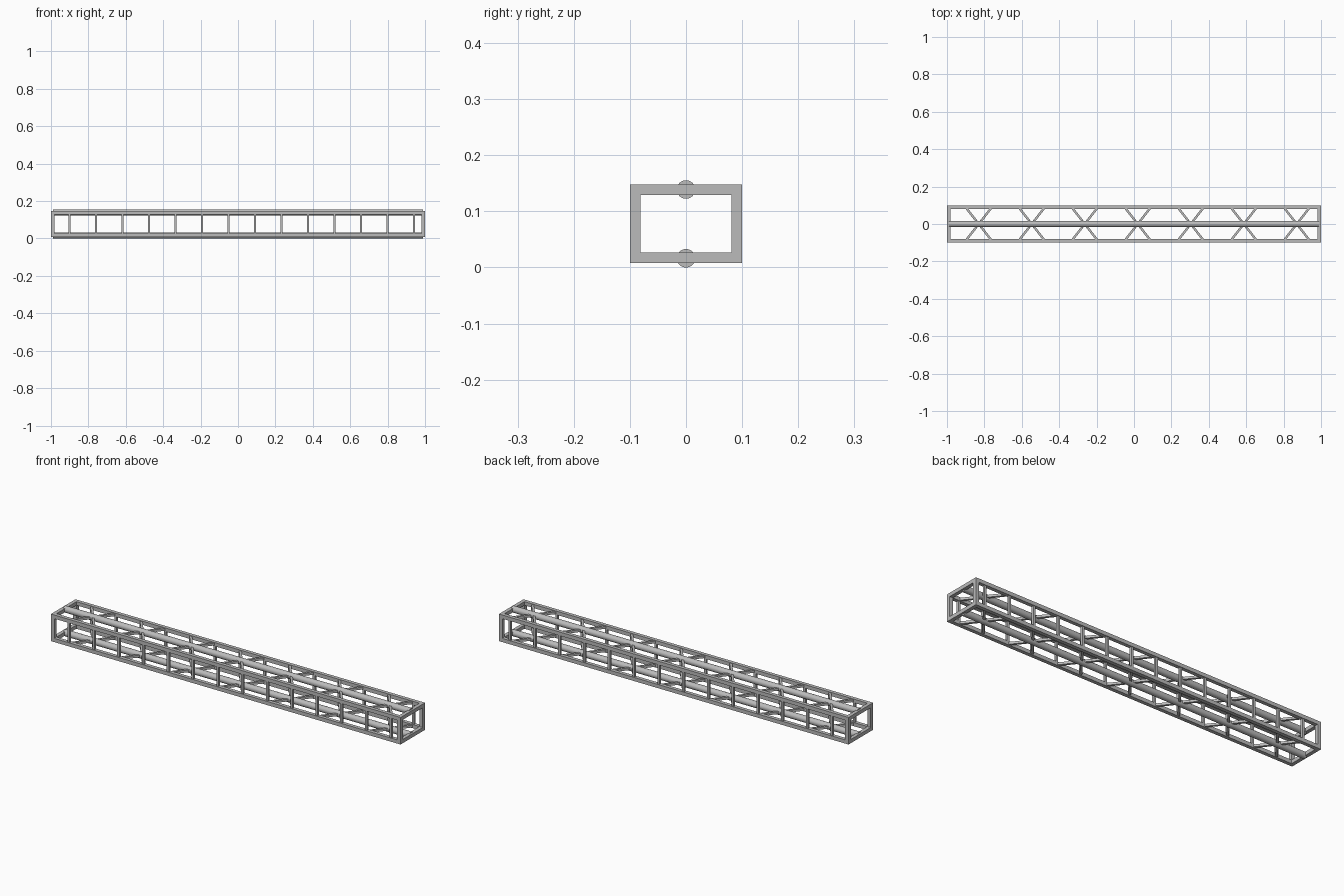
import bpy
from math import pi
from mathutils import Vector

cube = bpy.data.objects.get("Cube")
if cube:
    bpy.data.objects.remove(cube, do_unlink=True)

# Material
steel = bpy.data.materials.new("grey_steel")
steel.use_nodes = True
GREY = (0.5, 0.5, 0.5, 1)
steel.diffuse_color = GREY
steel.node_tree.nodes["Principled BSDF"].inputs["Base Color"].default_value = GREY

# Main dimensions
HALF_L = 1.0
RAIL = 0.019                  # square section of the rails and end frames
STRUT = 0.012                 # square section of the posts and braces
SIDE_Y = 0.1 - RAIL / 2       # rail centre lines
LOW_Z, HIGH_Z = 0.0175, 0.1385
TUBE_R = 0.0165
POST_START, POST_STEP, POSTS = -0.901, 0.1417, 14


def bar(name, start, end, size):
    """Square bar between two points."""
    start, end = Vector(start), Vector(end)
    span = end - start
    bpy.ops.mesh.primitive_cube_add(size=1, location=(start + end) / 2)
    obj = bpy.context.object
    obj.name = name
    obj.rotation_mode = 'QUATERNION'
    if abs(span.z) > 1e-6:
        obj.scale = (size, size, span.length)
    else:
        obj.rotation_quaternion = Vector((1, 0, 0)).rotation_difference(span)
        obj.scale = (span.length, size, size)
    obj.data.materials.append(steel)
    return obj


levels = {"lower": LOW_Z, "upper": HIGH_Z}
sides = {"front": -SIDE_Y, "back": SIDE_Y}
ends = {"right": -HALF_L + RAIL / 2, "left": HALF_L - RAIL / 2}
inner = SIDE_Y - RAIL / 2

# Long corner rails
for level, z in levels.items():
    for side, y in sides.items():
        bar(f"{level}_{side}_rail", (-HALF_L, y, z), (HALF_L, y, z), RAIL)

# Rectangular end frames
for end, x in ends.items():
    for level, z in levels.items():
        bar(f"{end}_{level}_crossbar", (x, -inner, z), (x, inner, z), RAIL)
    for side, y in sides.items():
        bar(f"{end}_{side}_corner_post", (x, y, LOW_Z + RAIL / 2),
            (x, y, HIGH_Z - RAIL / 2), RAIL)

# Upright posts along both sides
post_x = [POST_START + i * POST_STEP for i in range(POSTS)]
for side, y in sides.items():
    for x in post_x:
        bar(f"{side}_post", (x, y, LOW_Z), (x, y, HIGH_Z), STRUT)

# Crossed braces between alternate pairs of posts
for level, z in levels.items():
    for x0, x1 in zip(post_x[::2], post_x[1::2]):
        for s in (-1, 1):
            bar(f"{level}_cross_brace", (x0, -s * SIDE_Y, z), (x1, s * SIDE_Y, z), STRUT)

# Round tubes along the middle
for level, z in levels.items():
    z = TUBE_R if level == "lower" else 0.139
    bpy.ops.mesh.primitive_cylinder_add(vertices=32, radius=TUBE_R, depth=1.98,
                                        location=(0, 0, z), rotation=(0, pi / 2, 0))
    tube = bpy.context.object
    tube.name = f"{level}_tube"
    tube.data.materials.append(steel)
    bpy.ops.object.shade_smooth_by_angle()
